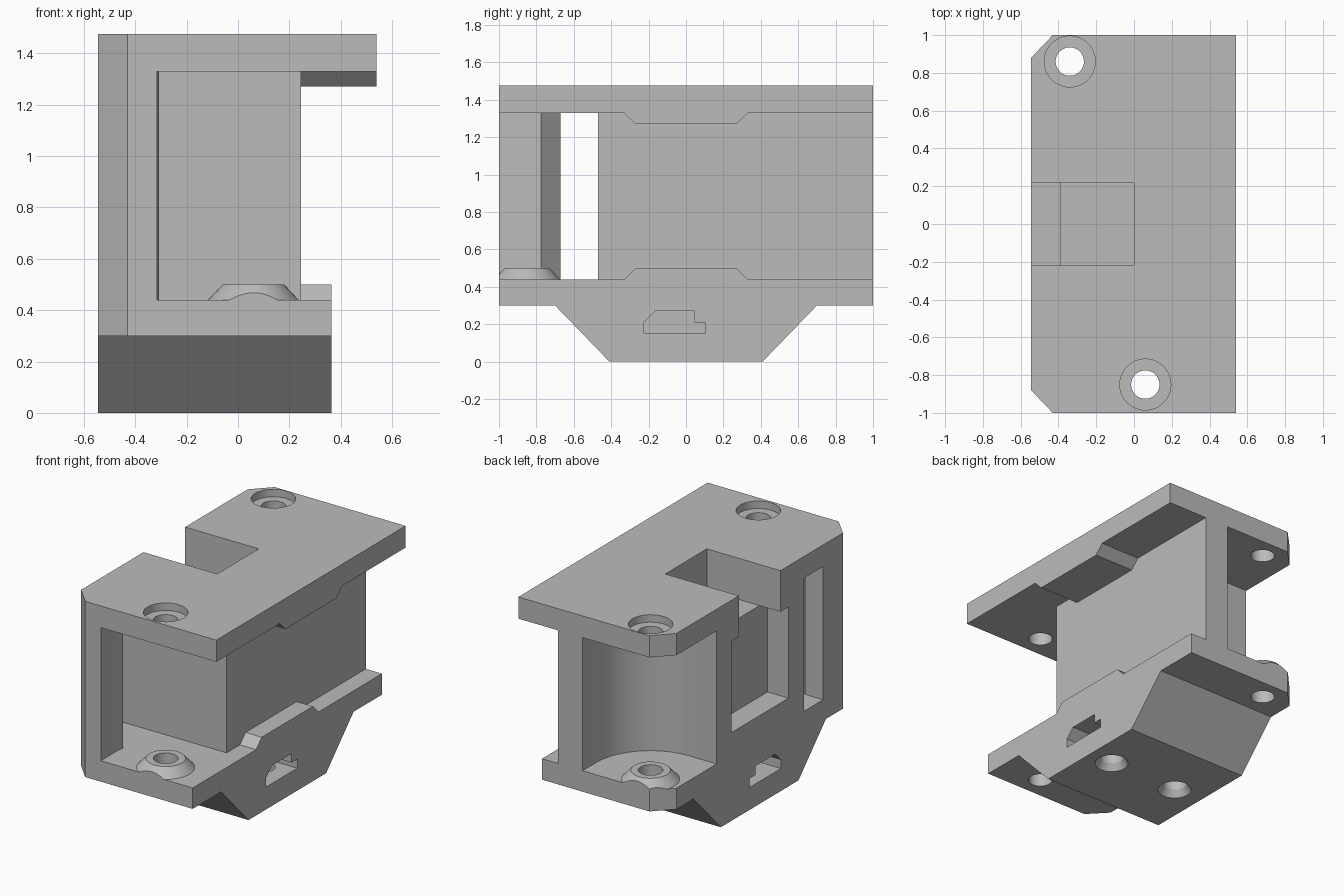
import bpy, bmesh
from math import pi, sin, cos, radians
from mathutils import Vector

if "Cube" in bpy.data.objects:
    bpy.data.objects.remove(bpy.data.objects["Cube"], do_unlink=True)

grey = bpy.data.materials.new("plain grey")
grey.use_nodes = True
grey.diffuse_color = (0.5, 0.5, 0.5, 1)
grey.node_tree.nodes["Principled BSDF"].inputs["Base Color"].default_value = (0.5, 0.5, 0.5, 1)


def make_object(name, bm):
    bmesh.ops.recalc_face_normals(bm, faces=bm.faces)
    mesh = bpy.data.meshes.new(name)
    bm.to_mesh(mesh)
    bm.free()
    mesh.materials.append(grey)
    obj = bpy.data.objects.new(name, mesh)
    bpy.context.collection.objects.link(obj)
    return obj


def prism(name, profile, axis, low, high):
    """Extrude a profile: (x, y) along Z, or (y, z) along X."""
    bm = bmesh.new()
    place = (lambda a, b: (a, b, low)) if axis == "Z" else (lambda a, b: (low, a, b))
    face = bm.faces.new([bm.verts.new(place(a, b)) for a, b in profile])
    top = bmesh.ops.extrude_face_region(bm, geom=[face])["geom"]
    move = Vector((0, 0, high - low)) if axis == "Z" else Vector((high - low, 0, 0))
    bmesh.ops.translate(bm, vec=move, verts=[v for v in top if isinstance(v, bmesh.types.BMVert)])
    return make_object(name, bm)


def box(name, x, y, z):
    return prism(name, [(x[0], y[0]), (x[1], y[0]), (x[1], y[1]), (x[0], y[1])], "Z", *z)


def cone(name, centre, r_low, r_high, low, high):
    bm = bmesh.new()
    bmesh.ops.create_cone(bm, cap_ends=True, segments=48, radius1=r_low, radius2=r_high, depth=high - low)
    bmesh.ops.translate(bm, vec=(*centre, (low + high) / 2), verts=bm.verts)
    return make_object(name, bm)


def combine(target, tool, operation="DIFFERENCE"):
    mod = target.modifiers.new(tool.name, "BOOLEAN")
    mod.operation, mod.object, mod.solver = operation, tool, "EXACT"
    bpy.context.view_layer.objects.active = target
    bpy.ops.object.modifier_apply(modifier=mod.name)
    bpy.data.objects.remove(tool, do_unlink=True)


def arc(centre, radius, start, end, steps=20):
    return [(centre[0] + radius * cos(radians(start + (end - start) * i / steps)),
             centre[1] + radius * sin(radians(start + (end - start) * i / steps)))
            for i in range(steps + 1)]


# Plan outline with the two chamfered corners
outline = [(0.54, -1), (0.54, 1), (-0.43, 1), (-0.545, 0.88), (-0.545, -0.88), (-0.43, -1)]
body = prism("mount_body", outline, "Z", 0, 1.475)

# Sloped keel below the lower plate
for s in (-1, 1):
    combine(body, prism("keel_cut", [(s * 1.1, -0.1), (s * 0.313, -0.1), (s * 0.7, 0.3), (s * 1.1, 0.3)],
                        "X", -1, 1))

# Shorter lower flange
combine(body, box("flange_cut", (0.365, 1), (-1.2, 1.2), (-0.2, 1.0)))

# Side channel between the flanges, with a raised pad on each
channel = [(-1.1, 0.44), (-0.33, 0.44), (-0.27, 0.5), (0.27, 0.5), (0.33, 0.44), (1.1, 0.44),
           (1.1, 1.33), (0.33, 1.33), (0.27, 1.27), (-0.27, 1.27), (-0.33, 1.33), (-1.1, 1.33)]
combine(body, prism("channel_cut", channel, "X", 0.245, 1))

# Front pocket, running out through a slot in the far wall
front_hole, back_hole = (0.06, -0.85), (-0.34, 0.86)
pocket = [(0.4, -1.1), (0.4, -0.47), (-0.7, -0.47), (-0.7, -0.67), (-0.412, -0.67)]
pocket += arc(front_hole, 0.375, 168.5, 180, 4) + [(-0.315, -1.1)]
combine(body, prism("front_pocket_cut", pocket, "Z", 0.44, 1.33))

# Rounded rear pocket, open at the corner
rear = [(-0.7, 1.1), (-0.7, 0.455), *arc(back_hole, 0.405, 270, 360), (0.065, 1.1)]
combine(body, prism("rear_pocket_cut", rear, "Z", 0.44, 1.33))

# Top notch and the side window under it
combine(body, box("notch_cut", (-0.7, 0), (-0.22, 0.22), (1.2, 1.6)))
combine(body, box("window_cut", (-0.7, -0.39), (-0.305, 0.3), (0.59, 1.2)))

# Conical bosses and corner screw holes
for centre in (front_hole, back_hole):
    boss = cone("boss", centre, 0.195, 0.12, 0.42, 0.5)
    combine(boss, prism("boss_trim", outline, "Z", 0, 1.4), "INTERSECT")
    combine(body, boss, "UNION")
    combine(body, cone("screw_hole", centre, 0.075, 0.075, -0.1, 1.6))
    combine(body, cone("counterbore", centre, 0.135, 0.135, 1.425, 1.6))

# Nut slots in both sides of the keel
slot = [(-0.225, 0.15), (0.105, 0.15), (0.105, 0.21), (0.045, 0.21),
        (0.045, 0.27), (-0.165, 0.27), (-0.225, 0.21)]
for low, high in ((0.05, 0.5), (-0.7, -0.2)):
    combine(body, prism("nut_slot", slot, "X", low, high))

# Countersunk holes in the underside
for x in (0.185, -0.335):
    combine(body, cone("keel_hole", (x, 0), 0.075, 0.075, -0.1, 0.2))
    combine(body, cone("countersink", (x, 0), 0.125, 0.075, -0.03, 0.045))

# Smooth the round walls and keep the edges sharp
bpy.ops.object.select_all(action="DESELECT")
body.select_set(True)
bpy.context.view_layer.objects.active = body
bpy.ops.object.shade_smooth_by_angle(angle=radians(20))
